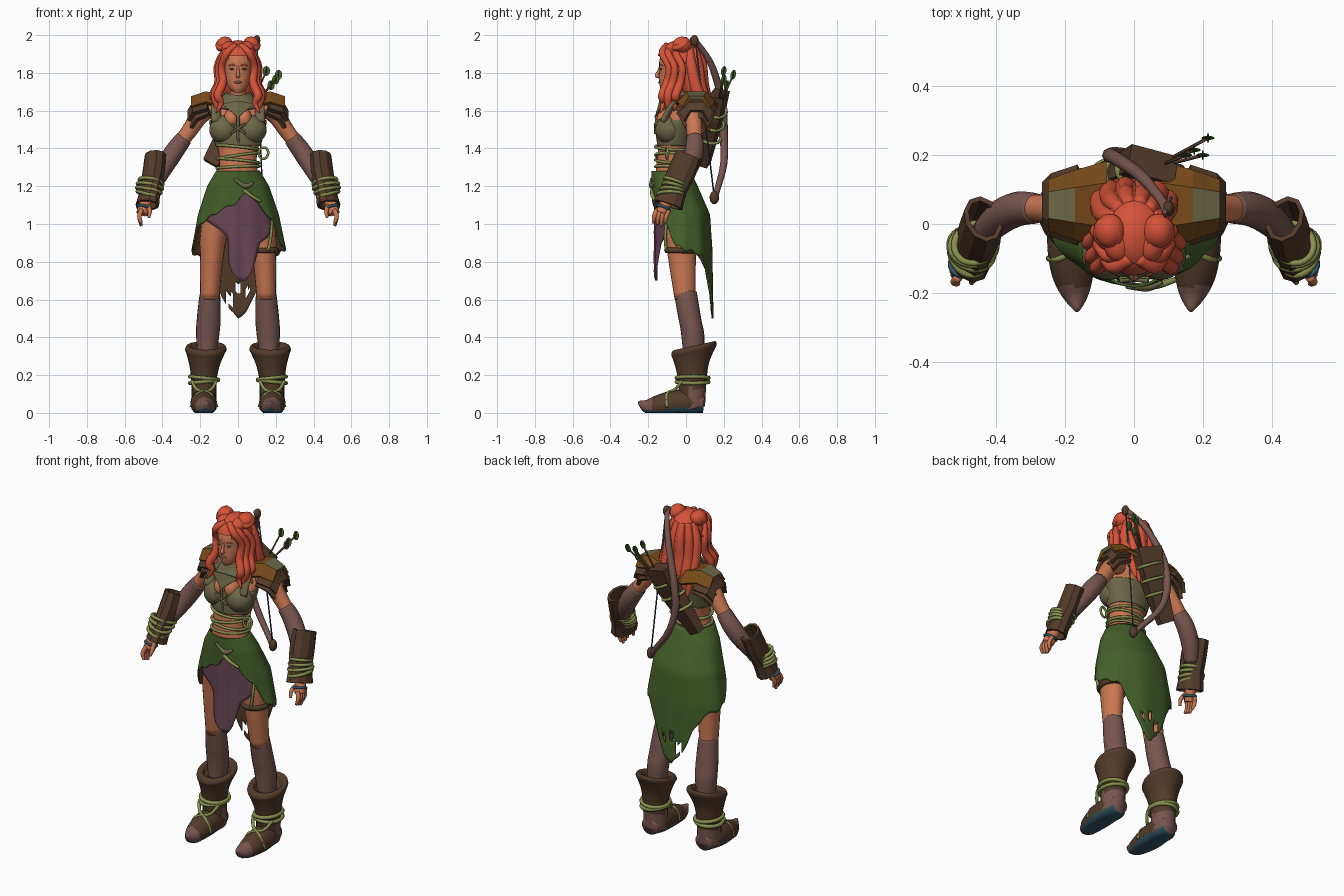
import bpy, bmesh, math, random
from mathutils import Vector, Matrix

random.seed(4)
if "Cube" in bpy.data.objects:
    bpy.data.objects.remove(bpy.data.objects["Cube"])


def material(name, hex_code):
    channels = [int(hex_code[i:i + 2], 16) / 255 for i in (0, 2, 4)]
    colour = [((c + .055) / 1.055) ** 2.4 for c in channels] + [1]
    m = bpy.data.materials.new(name)
    m.use_nodes = True
    m.diffuse_color = colour
    m.node_tree.nodes["Principled BSDF"].inputs["Base Color"].default_value = colour
    return m


HAIR, SKIN = material("red hair", "D55339"), material("skin", "CA7853")
GREEN, PLUM = material("green cloth", "45612A"), material("plum cloth", "684654")
MAUVE, BROWN = material("mauve wraps", "78564F"), material("dark leather", "533B2A")
TAN, KHAKI = material("tan leather", "774A1A"), material("khaki cloth", "6C6748")
ROPE, TEAL = material("pale rope", "899250"), material("teal", "2F5466")


def finish(name, bm, mats, mirror=False, smooth=True, thick=0, rule=None):
    """Turn a bmesh into an object; rule(face) picks the material slot."""
    bmesh.ops.recalc_face_normals(bm, faces=bm.faces)
    for f in bm.faces:
        f.smooth = smooth
        f.material_index = rule(f) if rule else 0
    me = bpy.data.meshes.new(name)
    bm.to_mesh(me)
    bm.free()
    ob = bpy.data.objects.new(name, me)
    bpy.context.scene.collection.objects.link(ob)
    for m in mats if isinstance(mats, (list, tuple)) else [mats]:
        me.materials.append(m)
    if thick:
        mod = ob.modifiers.new("thickness", "SOLIDIFY")
        mod.thickness, mod.offset = thick, 0
    if mirror:
        ob.modifiers.new("mirror", "MIRROR")
    return ob


def spline(keys, steps=4):
    """Catmull-Rom curve through tuples of any length."""
    k = [Vector(p) for p in keys]
    k = [k[0]] + k + [k[-1]]
    out = []
    for a, b, c, d in zip(k, k[1:], k[2:], k[3:]):
        for i in range(steps):
            t = i / steps
            out.append(b + (c - a) * (t / 2) + (a * 2 - b * 5 + c * 4 - d) * (t * t / 2)
                       + (b * 3 - a - c * 3 + d) * (t ** 3 / 2))
    return out + [k[-1]]


def skin_rows(rows, wrap=True, caps=False, loop=False):
    bm = bmesh.new()
    vs = [[bm.verts.new(p) for p in row] for row in rows]
    n = len(rows[0])
    for a, b in zip(vs, vs[1:] + vs[:1] if loop else vs[1:]):
        for i in range(n if wrap else n - 1):
            j = (i + 1) % n
            bm.faces.new((a[i], a[j], b[j], b[i]))
    if caps:
        bm.faces.new(vs[0])
        bm.faces.new(vs[-1])
    return bm


def loft(name, keys, mats, sides=20, tilt=0, caps=True, **kw):
    """Stack of level ellipses given as x, y, z, radius x, radius y."""
    rows = []
    for x, y, z, rx, ry in spline(keys):
        turn = [2 * math.pi * i / sides for i in range(sides)]
        rows.append([(x + rx * math.cos(a), y + ry * math.sin(a), z + tilt * ry * math.sin(a)) for a in turn])
    return finish(name, skin_rows(rows, caps=caps), mats, **kw)


def tube(name, keys, mats, sides=10, steps=4, flat=1, floor=None, loop=False, caps=True, **kw):
    """Round sweep through x, y, z, radius."""
    pts = spline(keys, steps) if steps else [Vector(k) for k in keys]
    path = [p.to_3d() for p in pts]
    last = len(path) - 1
    ref, rows = Vector((.3, 1, .1)), []
    for i, p in enumerate(path):
        ahead = path[(i + 1) % len(path)] if loop else path[min(i + 1, last)]
        t = (ahead - path[i - 1 if loop else max(i - 1, 0)]).normalized()
        ref = (ref - t * ref.dot(t)).normalized()
        side = t.cross(ref)
        row = []
        for k in range(sides):
            a = 2 * math.pi * (k + .5) / sides
            v = p + (ref * math.cos(a) * flat + side * math.sin(a)) * pts[i][3]
            if floor is not None:
                v.z = max(v.z, floor)
            row.append(v)
        rows.append(row)
    return finish(name, skin_rows(rows, caps=caps and not loop, loop=loop), mats, **kw)


def ring(name, centre, rx, ry, r, mat, normal=(0, 0, 1), **kw):
    q = Vector((0, 0, 1)).rotation_difference(Vector(normal))
    turn = [math.pi * i / 12 for i in range(24)]
    pts = [Vector(centre) + q @ Vector((rx * math.cos(a), ry * math.sin(a), 0)) for a in turn]
    return tube(name, [(*p, r) for p in pts], mat, sides=6, steps=0, loop=True, **kw)


def ball(name, centre, size, mat, cut=None, tip=0, **kw):
    bm = bmesh.new()
    m = Matrix.Translation(centre) @ Matrix.Rotation(tip, 4, "X") @ Matrix.Diagonal((*size, 1))
    bmesh.ops.create_uvsphere(bm, u_segments=24, v_segments=16, radius=1, matrix=m)
    if cut:
        gone = [f for f in bm.faces if cut(f.calc_center_median())]
        bmesh.ops.delete(bm, geom=gone, context="FACES")
    return finish(name, bm, mat, **kw)


def blend(keys, t):
    """Linear lookup in rows sorted by their first number."""
    for a, b in zip(keys, keys[1:]):
        if t <= b[0]:
            f = max(0, (t - a[0]) / (b[0] - a[0]))
            return [p + (q - p) * f for p, q in zip(a[1:], b[1:])]
    return keys[-1][1:]


# Body and head
loft("torso", [(0, -.04, 1, .16, .1), (0, -.05, 1.15, .15, .1), (0, -.075, 1.28, .105, .085),
               (0, -.07, 1.36, .1, .08), (0, -.055, 1.47, .125, .085), (0, -.03, 1.57, .145, .08),
               (0, 0, 1.64, .11, .055), (0, 0, 1.68, .045, .042), (0, -.03, 1.76, .04, .042)], SKIN, sides=28)
loft("head", [(0, -.1, 1.695, .02, .025), (0, -.085, 1.72, .047, .052), (0, -.07, 1.76, .065, .072),
              (0, -.055, 1.81, .074, .086), (0, -.05, 1.87, .076, .09), (0, -.05, 1.94, .04, .06)], SKIN, sides=28)
tube("nose", [(0, -.136, 1.835, .006), (0, -.147, 1.805, .008), (0, -.154, 1.787, .012), (0, -.14, 1.778, .008)], SKIN)
ball("lips", (0, -.139, 1.75), (.02, .008, .007), MAUVE)
ball("eyes", (.03, -.131, 1.82), (.015, .008, .006), KHAKI, mirror=True)
ball("irises", (.03, -.138, 1.82), (.005, .003, .005), TEAL, mirror=True)
tube("eyebrows", [(.014, -.138, 1.838, .003), (.032, -.136, 1.844, .003), (.052, -.122, 1.838, .002)], HAIR, mirror=True)
tube("ears", [(.07, -.05, 1.79, .014), (.09, -.035, 1.82, .022), (.108, .0, 1.86, .003)], SKIN, flat=.6, mirror=True)

# Hair: cap, twin buns, long back and wavy locks
ball("hair_cap", (0, -.03, 1.87), (.097, .122, .103), HAIR,
     cut=lambda c: c.y < -.05 and c.z < 1.9 - abs(c.x) * .5)
ball("hair_buns", (.07, -.02, 1.948), (.044, .05, .044), HAIR, mirror=True)
ring("bun_coils", (.075, -.03, 1.952), .03, .036, .018, HAIR, normal=(.5, -.6, 1), mirror=True)
ball("bun_roots", (.045, -.05, 1.93), (.045, .06, .038), HAIR, mirror=True)
loft("hair_back", [(0, 0, 1.93, .075, .075), (0, .015, 1.84, .102, .09), (0, .035, 1.74, .11, .078),
                   (0, .075, 1.64, .105, .055), (0, .1, 1.56, .08, .042), (0, .115, 1.49, .03, .02)], HAIR)
for n, (out, front, low) in enumerate([(.085, -.1, 1.6), (.1, -.07, 1.56), (.108, -.03, 1.61)]):
    tube(f"side_lock_{n}", [(.012, -.1 + n * .03, 1.945, .018), (out * .7, front - .025, 1.905, .02),
                            (out + .002, front + .01, 1.83, .019), (out - .005, front, 1.75, .022),
                            (out + .022, front - .025, 1.68, .023), (out + .005, front - .02, low + .04, .016),
                            (out + .03, front - .035, low - .01, .004)], HAIR, mirror=True)
for n in range(6):
    a = (n / 5 - .5) * 2.5
    x, y, low = math.sin(a), math.cos(a), random.uniform(1.49, 1.56)
    tube(f"back_lock_{n}", [(x * .06, .06 * y, 1.93, .02), (x * .09, .085 * y, 1.85, .028), (x * .1, .03 + .06 * y, 1.74, .033),
                            (x * .1, .07 + .04 * y, 1.64, .03), (x * .09, .12, low, .006)], HAIR)

# Wrapped top, collar and straps
loft("top_band", [(0, -.06, 1.415, .117, .088), (0, -.055, 1.46, .13, .092), (0, -.04, 1.53, .148, .092),
                  (0, -.035, 1.55, .148, .085)], KHAKI, sides=28, caps=False, thick=.006)
ball("top_cups", (.075, -.09, 1.5), (.077, .073, .075), KHAKI, tip=-.2, mirror=True)
tube("shoulder_straps", [(.115, -.12, 1.54, .03), (.115, -.08, 1.62, .026), (.1, -.02, 1.67, .022)], KHAKI, flat=.6, mirror=True)
ball("cleavage", (.034, -.095, 1.555), (.042, .06, .055), SKIN, mirror=True)
loft("collar", [(0, -.035, 1.625, .105, .085), (0, -.02, 1.66, .085, .068), (0, -.015, 1.695, .058, .056)], KHAKI, tilt=.25, caps=False, thick=.012)
finish("collar_point", skin_rows([[(-.085, -.115, 1.635), (0, -.135, 1.65), (.085, -.115, 1.635)],
                                  [(-.012, -.155, 1.575), (0, -.16, 1.565), (.012, -.155, 1.575)]], wrap=False), KHAKI, smooth=False, thick=.012)
tube("chest_lace", [(0, -.158, 1.575, .008), (0, -.155, 1.52, .008), (0, -.15, 1.45, .007), (.01, -.14, 1.4, .006)], KHAKI)
for n, lean in enumerate((-1, 1)):
    tube(f"cross_lace_{n}", [(-.04 * lean, -.165, 1.53, .006), (0, -.162, 1.505, .006), (.04 * lean, -.164, 1.48, .006)], KHAKI)
for n, (z, lean) in enumerate([(1.405, .1), (1.36, -.15), (1.335, .1), (1.3, -.05)]):
    ring(f"waist_rope_{n}", (0, -.07, z), .112, .092, .008, ROPE, normal=(lean, .05, 1))
ring("rope_loop", (.135, -.1, 1.375), .025, .03, .007, ROPE, normal=(.2, -1, 0))

# Skirt with a slanted front opening and long pointed back
SHAPE = [(.5, .25, .16, -.02), (.87, .245, .155, -.02), (1.05, .21, .148, -.025), (1.2, .16, .118, -.06), (1.28, .112, .1, -.08)]
HEM = [(-180, .5), (-170, .54), (-160, .62), (-150, .71), (-133, .81), (-90, .87), (-65, 1), (0, 1.12), (17, 1.18),
       (30, 1.12), (58, 1), (78, .88), (133, .83), (150, .71), (160, .61), (170, .54), (180, .5)]
rows = []
for r in range(31):
    row = []
    for i in range(120):
        deg = -180 + i * 3
        hem = blend(HEM, deg)[0] + .008 * math.sin(math.radians(deg * 14))
        z = 1.28 + (hem - 1.28) * r / 30
        rx, ry, cy = blend(SHAPE, z)
        a, fold = math.radians(deg), 1 + .02 * math.sin(math.radians(deg * 9)) * r / 30
        row.append((rx * fold * math.sin(a), cy - ry * fold * math.cos(a), z))
    rows.append(row)
bm = skin_rows(rows)
HOLES = [(-.045, .6, .024), (0, .66, .013), (.05, .64, .012)]
torn = [f for f in bm.faces if f.calc_center_median().y > 0 and any(
    math.hypot(f.calc_center_median().x - x, (f.calc_center_median().z - z) * .7) < r for x, z, r in HOLES)]
bmesh.ops.delete(bm, geom=torn, context="FACES")
skirt = finish("skirt", bm, [GREEN, BROWN], thick=.008)
skirt.modifiers["thickness"].material_offset = 1
CLOTH = [(.7, .01, .04), (.74, -.03, .07), (.8, -.05, .09), (.9, -.05, .115), (.94, -.06, .17), (.99, -.12, .18), (1.02, -.18, .17), (1.2, -.08, .09)]
rows = []
for r in range(21):
    z = .7 + r * .025
    left, right = blend(CLOTH, z)
    xs = [left + (right - left) * i / 10 for i in range(11)]
    rows.append([(x, -.162 + 2 * x * x + .006 * math.sin(x * 60), z) for x in xs])
finish("loincloth", skin_rows(rows, wrap=False), PLUM, thick=.008)
tube("hip_cord", [(.03, -.18, 1.18, .009), (.07, -.178, 1.15, .01), (.12, -.162, 1.12, .008)], ROPE)
tube("belt_tie", [(-.02, -.182, 1.24, .007), (.04, -.182, 1.2, .014), (.08, -.17, 1.22, .007)], KHAKI)

# Legs, boots and feet
loft("thighs", [(.1, -.03, 1.06, .085, .1), (.13, -.025, .93, .072, .085), (.14, -.02, .8, .06, .072), (.15, -.005, .6, .05, .055)], SKIN, mirror=True)
loft("socks", [(.148, -.003, .65, .05, .06), (.15, .003, .6, .057, .062), (.155, .02, .5, .063, .062),
               (.16, .035, .42, .062, .062), (.165, .04, .3, .05, .055)], MAUVE, tilt=-.15, mirror=True)
loft("boot_shafts", [(.18, .035, .02, .066, .066), (.18, .035, .1, .066, .07), (.18, .035, .18, .068, .076), (.177, .035, .25, .08, .088),
                     (.172, .04, .31, .1, .11), (.17, .042, .335, .11, .12), (.17, .044, .355, .102, .112), (.17, .044, .35, .08, .085), (.17, .04, .32, .065, .075)],
     [BROWN, MAUVE], tilt=.22, mirror=True, rule=lambda f: int(f.calc_center_median().z < .13 and f.calc_center_median().y > .02))
tube("feet", [(.18, .095, .05, .05), (.18, .03, .055, .068), (.182, -.06, .05, .07), (.178, -.14, .035, .062), (.17, -.205, .035, .04), (.165, -.252, .058, .007)],
     [BROWN, MAUVE, TEAL], sides=16, floor=0, mirror=True,
     rule=lambda f: 2 if f.normal.z < -.45 and f.calc_center_median().z < .03 else int(not -.18 < f.calc_center_median().y < .04))
for n, z in enumerate((.165, .185)):
    ring(f"ankle_ropes_{n}", (.18, .035, z), .075, .085, .011, ROPE, normal=(.1 - n * .2, 0, 1), mirror=True)
for n, s in enumerate((-1, 1)):
    tube(f"foot_ropes_{n}", [(.18 + s * .065, -.02, .17, .009), (.18 + s * .035, -.06, .122, .009), (.18 - s * .035, -.1, .1, .009),
                             (.18 - s * .068, -.1, .03, .009)], ROPE, mirror=True)
ring("thigh_strap", (.137, -.02, .86), .068, .08, .016, BROWN)
tube("garter", [(.16, -.105, .86, .008), (.175, -.11, .94, .008), (.18, -.1, 1.03, .008)], ROPE)

# Arms, bracers and hands
tube("upper_arms", [(.13, .02, 1.62, .05), (.2, .035, 1.575, .047), (.26, .045, 1.49, .042), (.33, .045, 1.4, .036)], SKIN, sides=16, mirror=True)
tube("sleeves", [(.285, .045, 1.455, .044), (.33, .045, 1.395, .05), (.38, .025, 1.32, .05), (.43, -.02, 1.23, .04)], MAUVE, sides=16, mirror=True)
tube("bracers", [(.438, .015, 1.365, .047), (.448, -.025, 1.27, .05), (.465, -.065, 1.18, .047), (.48, -.095, 1.1, .054)],
     BROWN, sides=10, flat=1.4, caps=False, mirror=True, smooth=False, thick=.014)
for n in range(4):
    ring(f"wrist_ropes_{n}", (.46 + n * .006, -.055 - n * .009, 1.222 - n * .022), .057, .068, .01, ROPE,
         normal=(.15 + n * .05, -.35 + n * .1, -1), mirror=True)
tube("palms", [(.475, -.085, 1.15, .028), (.495, -.11, 1.1, .034), (.507, -.13, 1.055, .033)], SKIN, flat=.9, mirror=True)
ring("hand_bands", (.5, -.12, 1.085), .034, .034, .008, TEAL, normal=(.25, -.4, -1), mirror=True)
for n in range(4):
    y = -.165 + n * .021
    tube(f"fingers_{n}", [(.51, y + .01, 1.075, .013), (.522, y - .003, 1.04, .012), (.512, y - .008, 1.005 - .008 * (n % 3), .008)], SKIN, sides=8, mirror=True)
tube("thumbs", [(.48, -.12, 1.1, .013), (.467, -.155, 1.07, .012), (.472, -.17, 1.035, .008)], SKIN, sides=8, mirror=True)


# Layered shoulder armour, narrowing outwards
def shoulder(name, profile, half, mats, rule=None):
    rows = [[(x, .055 + u * half * (1 - .22 * k), z - .07 * u * u) for k, (x, z) in enumerate(profile)] for u in (-1, -.5, .5, 1)]
    finish(name, skin_rows(rows, wrap=False), mats, mirror=True, smooth=False, thick=.022, rule=rule)


shoulder("shoulder_tops", [(.08, 1.69), (.17, 1.71), (.245, 1.685)], .12, [TAN, KHAKI],
         lambda f: int(f.calc_center_median().x > .18 and abs(f.calc_center_median().y - .055) < .03))
shoulder("shoulder_middles", [(.16, 1.675), (.235, 1.655), (.258, 1.615)], .11, BROWN)
shoulder("shoulder_lowers", [(.15, 1.65), (.215, 1.62), (.245, 1.575)], .1, BROWN)

# Boxy quiver, arrows and bow
tube("quiver", [(.055, .175, 1.69, .105), (.01, .155, 1.57, .095), (-.07, .125, 1.44, .08), (-.145, .1, 1.32, .06)], BROWN, sides=4, steps=1, flat=.55, smooth=False)
for n, (x, y, z) in enumerate([(.02, .158, 1.6), (-.02, .145, 1.53), (-.06, .13, 1.46)]):
    ring(f"quiver_rope_{n}", (x, y, z), .078 - n * .004, .056, .009, ROPE, normal=(.55, .15, 1))
for n, (x, y, z) in enumerate([(.15, .2, 1.81), (.215, .25, 1.79), (.2, .2, 1.765), (.175, .215, 1.735)]):
    tube(f"arrow_{n}", [(.05, .16, 1.58, .005), (x, y, z, .005)], BROWN, sides=6, steps=1)
    for k, size in enumerate([(.019, .003, .026), (.003, .014, .026)]):
        ball(f"fletching_{n}_{k}", (x, y, z), size, GREEN, tip=-.2, smooth=False)
tube("bow", [(.1, .03, 1.985, .016), (.075, .075, 1.94, .014), (.02, .14, 1.83, .018), (-.05, .19, 1.65, .021), (-.07, .2, 1.48, .022),
             (-.02, .2, 1.32, .019), (.09, .165, 1.18, .016), (.13, .15, 1.125, .014)], MAUVE, sides=8)
ball("bow_tips", (.1, .045, 1.97), (.018, .022, .03), BROWN)
ball("bow_foot", (.13, .15, 1.14), (.022, .025, .035), BROWN)
tube("bowstring", [(.1, .05, 1.97, .004), (.13, .15, 1.14, .004)], TEAL, sides=6, steps=1)
